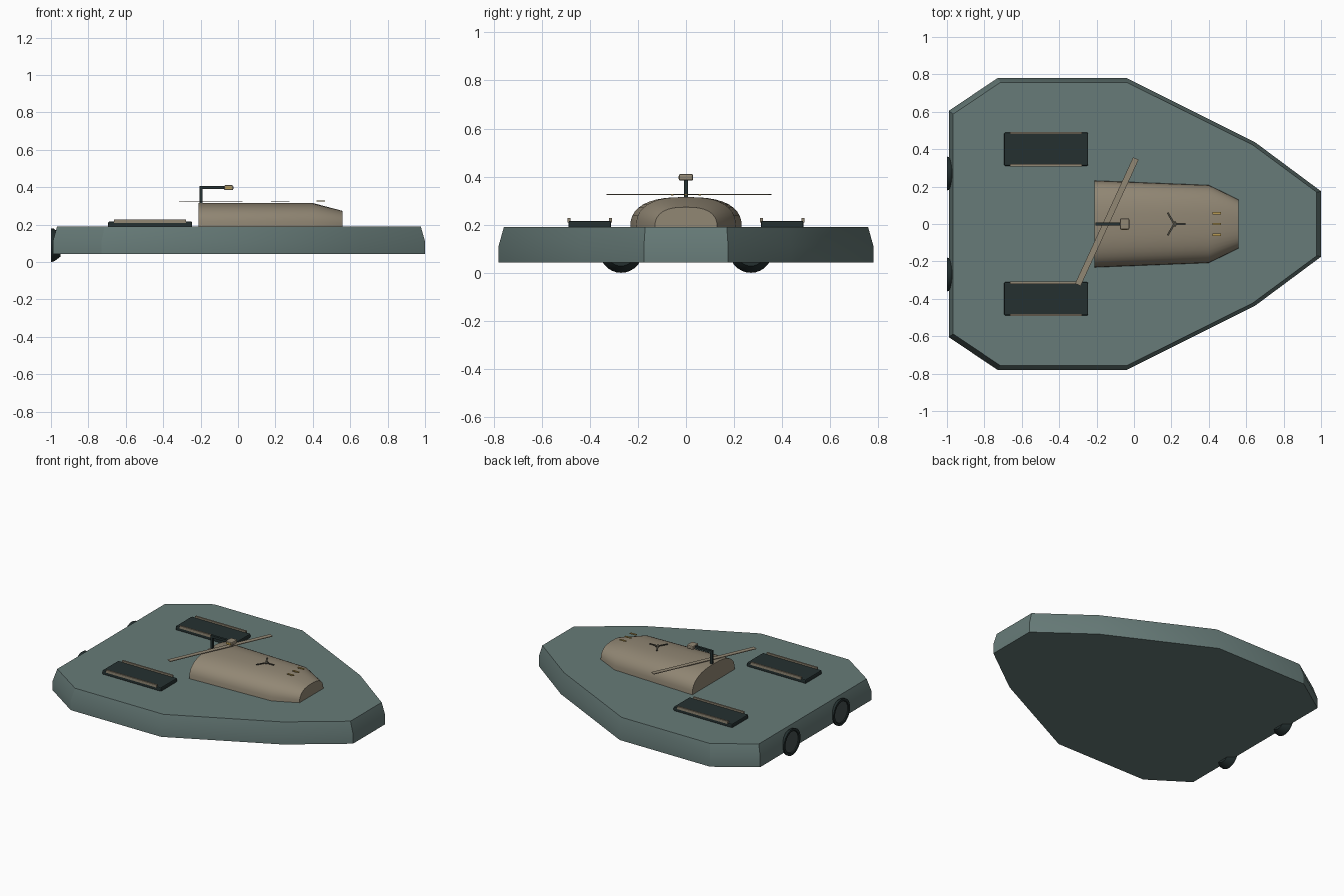
import bpy, bmesh, math
from mathutils import Matrix, Vector

if "Cube" in bpy.data.objects:
    bpy.data.objects.remove(bpy.data.objects["Cube"])


def material(name, rgb):
    m = bpy.data.materials.new(name)
    m.diffuse_color = (*rgb, 1)
    m.use_nodes = True
    m.node_tree.nodes["Principled BSDF"].inputs["Base Color"].default_value = m.diffuse_color
    return m


TEAL = material("grey teal", (0.135, 0.198, 0.188))
TAN = material("warm tan", (0.285, 0.242, 0.175))
DARK = material("dark slate", (0.018, 0.030, 0.030))
GREY = material("nozzle grey", (0.06, 0.08, 0.078))
BROWN = material("dark brown", (0.075, 0.07, 0.052))
GOLD = material("gold", (0.48, 0.33, 0.09))


def finish(name, bm, mats, angle=None, bevel=0):
    """Turn a bmesh into an object with materials, bevel and shading."""
    bmesh.ops.recalc_face_normals(bm, faces=bm.faces)
    me = bpy.data.meshes.new(name)
    bm.to_mesh(me)
    bm.free()
    ob = bpy.data.objects.new(name, me)
    bpy.context.collection.objects.link(ob)
    for m in mats:
        me.materials.append(m)
    if bevel:
        mod = ob.modifiers.new("bevel", 'BEVEL')
        mod.width, mod.segments = bevel, 2
    if angle:
        bpy.ops.object.select_all(action='DESELECT')
        ob.select_set(True)
        bpy.context.view_layer.objects.active = ob
        bpy.ops.object.shade_smooth_by_angle(angle=math.radians(angle))
    return ob


def loft(name, rings, mats, angle=None):
    """Skin a list of equal closed rings and cap both ends."""
    bm = bmesh.new()
    rows = [[bm.verts.new(p) for p in ring] for ring in rings]
    n = len(rows[0])
    for a, b in zip(rows, rows[1:]):
        for i in range(n):
            j = (i + 1) % n
            bm.faces.new((a[i], a[j], b[j], b[i]))
    bm.faces.new(rows[0])
    bm.faces.new(rows[-1])
    return finish(name, bm, mats, angle)


def box(name, centre, size, mat, turn=0, bevel=0):
    bm = bmesh.new()
    mtx = (Matrix.Translation(centre) @ Matrix.Rotation(turn, 4, 'Z')
           @ Matrix.Diagonal((*size, 1)))
    bmesh.ops.create_cube(bm, size=1, matrix=mtx)
    return finish(name, bm, [mat], bevel=bevel)


# Hull: faceted outline, upright lower wall and slightly inset deck
half = [(-0.99, 0.605), (-0.73, 0.78), (-0.04, 0.78), (0.65, 0.435), (1.0, 0.175)]
outline = half + [(x, -y) for x, y in reversed(half)]


def hull_ring(z, inset):
    sx, sy = 1 - inset, 1 - inset * 1.25
    return [(x * sx, y * sy, z) for x, y in outline]


loft("hull", [hull_ring(0.043, 0), hull_ring(0.11, 0), hull_ring(0.19, 0.023)],
     [TEAL], 30)


# Cabin: rounded dome sections, tapering to a flat nose
def cabin_ring(x, w, top):
    ring, base, n, e = [], 0.185, 20, 2 / 2.6
    for i in range(n + 1):
        t = math.pi * i / n
        c, s = math.cos(t), max(math.sin(t), 0)
        ring.append((x, math.copysign(abs(c) ** e, c) * w, base + (top - base) * s ** e))
    return ring


loft("cabin", [cabin_ring(-0.21, 0.232, 0.315), cabin_ring(0.40, 0.208, 0.315),
               cabin_ring(0.56, 0.13, 0.273)], [TAN], 30)

# Parts found on both sides
for s, side in ((1, "left"), (-1, "right")):
    # Deck panel with a rail along each long edge
    box(side + "_deck_panel", (-0.47, s * 0.4, 0.201), (0.45, 0.178, 0.03), DARK, bevel=0.007)
    for y, end in ((0.314, "inner"), (0.486, "outer")):
        box(f"{side}_{end}_rail", (-0.47, s * y, 0.218), (0.385, 0.012, 0.018), TAN)

    # Thruster: flared nozzle with a recessed grey disc
    def circle(x, r):
        return [(x, s * 0.27 + r * math.cos(a), 0.09 + r * math.sin(a))
                for a in (2 * math.pi * i / 28 for i in range(28))]

    loft(side + "_thruster", [circle(-0.95, 0.062), circle(-0.985, 0.088), circle(-1.0, 0.09),
                              circle(-1.0, 0.074), circle(-0.992, 0.07)], [DARK], 30)
    loft(side + "_thruster_disc", [circle(-0.991, 0.07), circle(-0.995, 0.07)], [GREY], 30)

# Long thin blade lying across the cabin roof
a, b = Vector((-0.30, -0.325, 0.325)), Vector((0.01, 0.35, 0.325))
d = b - a
box("blade", (a + b) / 2, (d.length, 0.032, 0.004), TAN, turn=math.atan2(d.y, d.x))

# Three-armed roof marker
for i in range(3):
    t = 2 * math.pi * i / 3
    c = Vector((0.215, 0, 0.325)) + Vector((math.cos(t), math.sin(t), 0)) * 0.027
    box(f"roof_marker_arm_{i + 1}", c, (0.066 if i == 0 else 0.085, 0.01, 0.004), BROWN, turn=t)

# Gold roof strips
for i, y in enumerate((-0.057, 0, 0.057)):
    box(f"roof_strip_{i + 1}", (0.442, y, 0.325), (0.046, 0.012, 0.005), GOLD)

# Mast, arm and sensor head
box("mast", (-0.198, 0, 0.354), (0.016, 0.016, 0.085), DARK)
box("mast_arm", (-0.137, 0, 0.397), (0.138, 0.016, 0.016), DARK)
box("sensor_head", (-0.05, 0, 0.397), (0.05, 0.06, 0.027), TAN, bevel=0.007)
box("sensor_plate", (-0.05, -0.03, 0.397), (0.032, 0.004, 0.012), GOLD)
